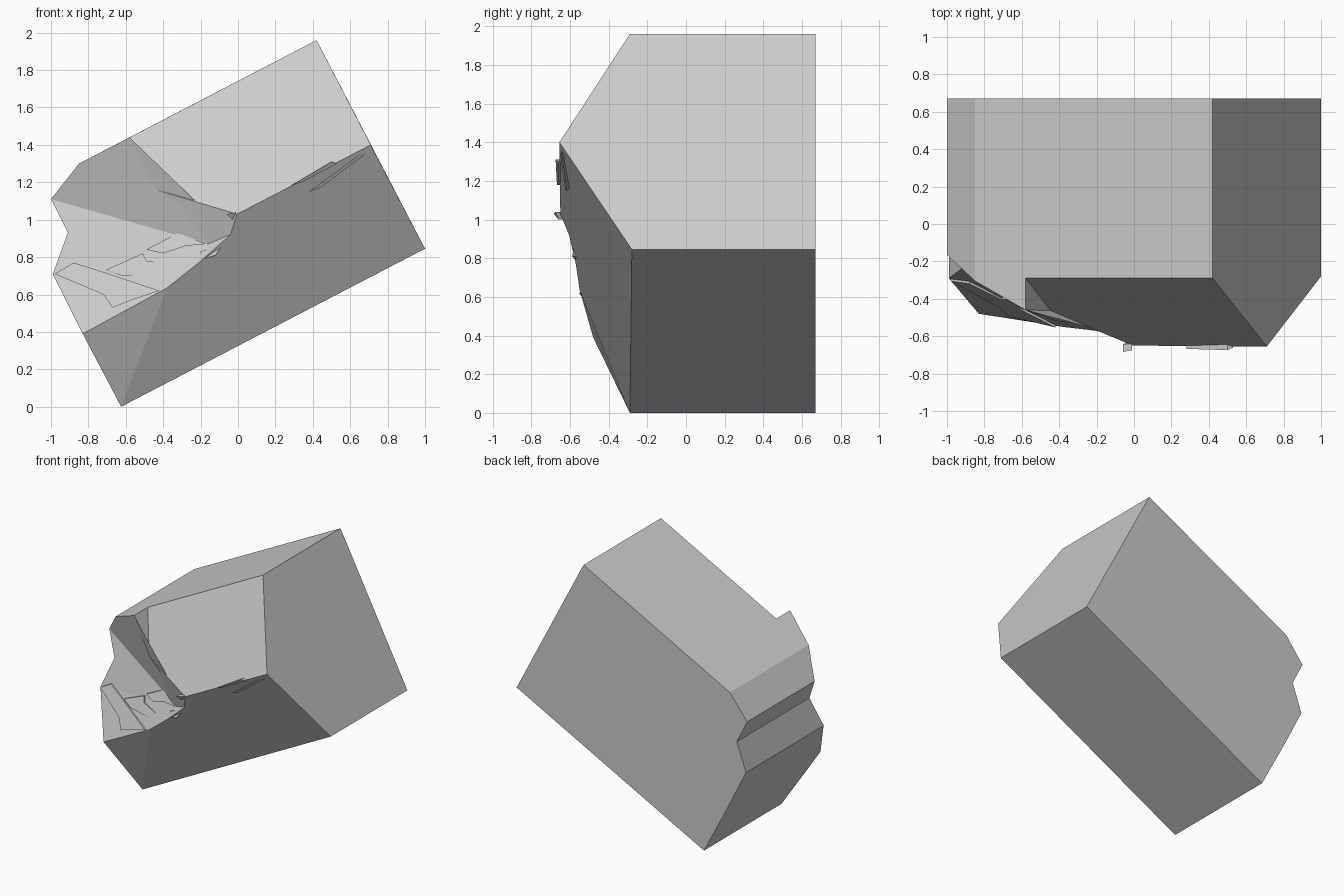
import bpy, bmesh

if "Cube" in bpy.data.objects:
    bpy.data.objects.remove(bpy.data.objects["Cube"])

BACK = 0.67


def make_object(name, polys):
    """Flat-faced solid from polygons sharing corner points."""
    bm = bmesh.new()
    for poly in polys:
        bm.faces.new([bm.verts.new(p) for p in poly])
    bmesh.ops.remove_doubles(bm, verts=bm.verts, dist=0.0005)
    bmesh.ops.recalc_face_normals(bm, faces=bm.faces)
    me = bpy.data.meshes.new(name)
    bm.to_mesh(me)
    bm.free()
    ob = bpy.data.objects.new(name, me)
    bpy.context.collection.objects.link(ob)
    return ob


# Corner points of the tilted block, (x, y, z)
top_r = (0.42, -0.29, 1.96)
ridge_r = (0.71, -0.655, 1.40)
low_r = (1.0, -0.28, 0.845)
low_l = (-0.625, -0.29, 0.0)
split_l = (-0.83, -0.48, 0.39)
broken = (-0.99, -0.29, 0.71)
notch = (-0.91, -0.23, 0.93)
tip = (-1.0, -0.165, 1.11)
shoulder = (-0.85, -0.305, 1.30)
step_out = (-0.58, -0.46, 1.44)
step_in = (-0.58, -0.29, 1.44)
step_low = (-0.44, -0.47, 1.16)
ridge_l = (-0.005, -0.65, 1.03)
chip_a = (-0.04, -0.605, 0.92)
chip_b = (-0.16, -0.535, 0.87)
chip_c = (-0.21, -0.57, 0.77)
knee = (-0.38, -0.55, 0.635)

# Front facets: two bevels, side step, fractured hollow, corner facet
polys = [
    [top_r, step_in, step_low, ridge_l, ridge_r],
    [ridge_r, ridge_l, chip_a, chip_c, knee, low_l, low_r],
    [step_in, step_out, step_low],
    [step_out, shoulder, tip, chip_b],
    [step_out, chip_b, chip_a, ridge_l, step_low],
    [tip, notch, broken, chip_b],
    [chip_b, broken, split_l, knee, chip_c],
    [chip_b, chip_c, chip_a],
    [split_l, low_l, knee],
]
# Sides run straight to the back
rim = [top_r, ridge_r, low_r, low_l, split_l, broken, notch, tip,
       shoulder, step_out, step_in]
back = [(x, BACK, z) for x, _, z in rim]
skip = {(9, 10)}
for i in range(len(rim)):
    j = (i + 1) % len(rim)
    if i in (0, 1, 8, 9, 10):
        continue
    polys.append([rim[i], rim[j], back[j], back[i]])
polys.append([top_r, ridge_r, low_r, back[2], back[0]])
polys.append([shoulder, step_out, step_in, top_r, back[0], back[8]])
polys.append([back[i] for i in (0, 2, 3, 4, 5, 6, 7, 8)])
# Drop the unneeded mid-edge point on the right face of the back
polys = [[p for p in poly if p != back[4]] if len(poly) > 5 else poly for poly in polys[:-1]] + [polys[-1]]
make_object("rock_block", polys)


# Thin flakes lying on the front facets, y = a + b*x + c*z
def flake(name, outline, plane, rise):
    a, b, c = plane
    front = [(x, a + b * x + c * z - rise, z) for x, z in outline]
    rear = [(x, y + rise + 0.03, z) for x, y, z in front]
    n = len(front)
    sides = [[front[i], front[(i + 1) % n], rear[(i + 1) % n], rear[i]] for i in range(n)]
    make_object(name, [front, rear] + sides)


def plane_through(p, q, r):
    from mathutils import Matrix, Vector
    m = Matrix([(1, v[0], v[2]) for v in (p, q, r)])
    return tuple(m.inverted() @ Vector([v[1] for v in (p, q, r)]))


hollow = plane_through(knee, split_l, broken)
lower = plane_through(ridge_r, low_r, low_l)
for i, outline in enumerate([
    [(-0.71, 0.73), (-0.51, 0.82), (-0.49, 0.78), (-0.34, 0.76), (-0.40, 0.71), (-0.62, 0.70)],
    [(-0.98, 0.71), (-0.86, 0.66), (-0.72, 0.60), (-0.67, 0.53), (-0.57, 0.57), (-0.42, 0.62), (-0.75, 0.73), (-0.88, 0.77)],
    [(-0.49, 0.84), (-0.32, 0.93), (-0.17, 0.87), (-0.28, 0.86), (-0.40, 0.82)],
    [(-0.22, 0.78), (-0.20, 0.83), (-0.08, 0.87), (-0.12, 0.81)],
]):
    flake(f"hollow_flake_{i + 1}", outline, hollow, 0.012)
for i, outline in enumerate([
    [(0.38, 1.15), (0.44, 1.17), (0.68, 1.35), (0.64, 1.34)],
    [(0.28, 1.18), (0.34, 1.20), (0.53, 1.30), (0.50, 1.31)],
    [(-0.06, 1.03), (-0.01, 1.04), (-0.03, 1.00)],
]):
    flake(f"ridge_flake_{i + 1}", outline, lower, 0.008)
